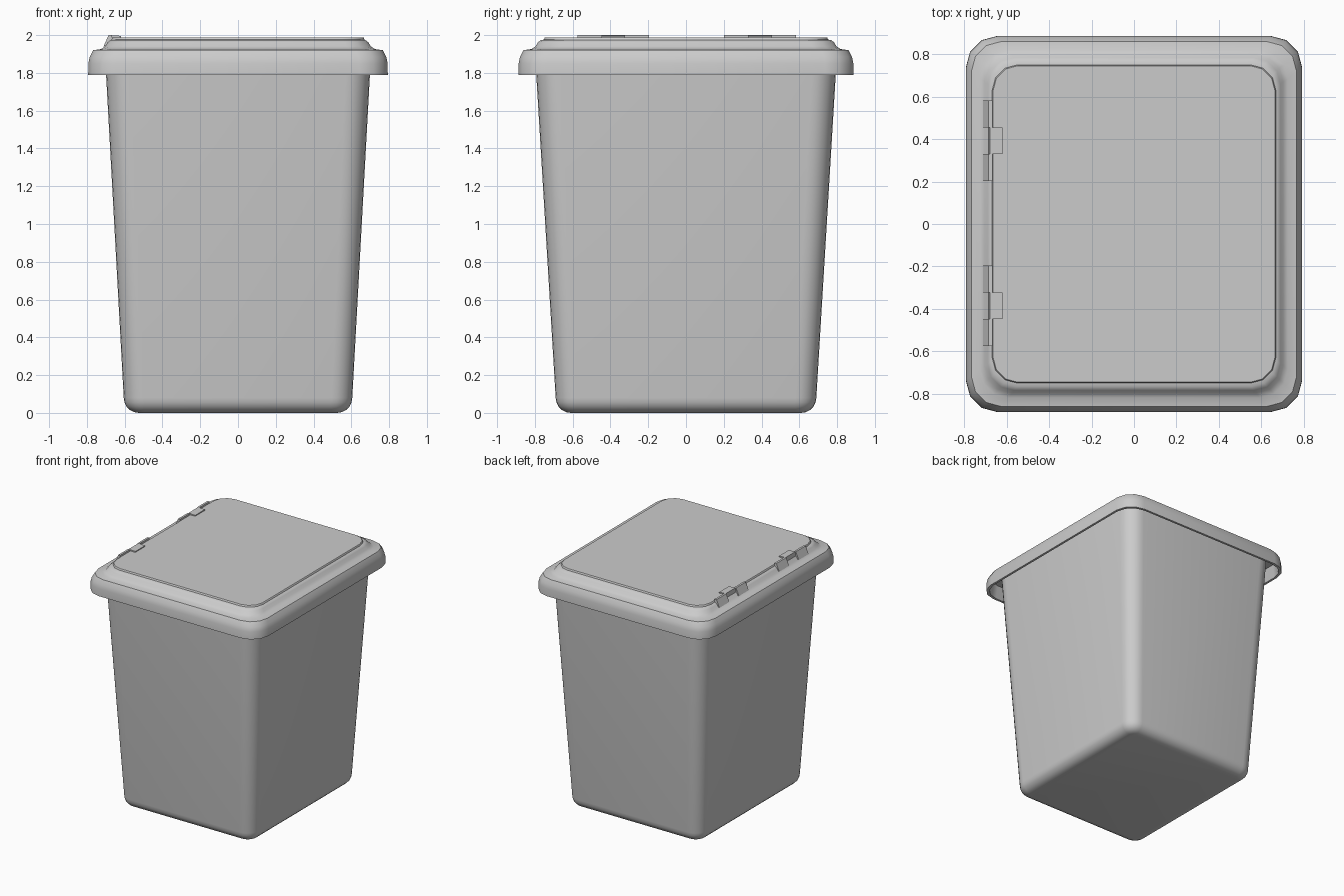
import bpy, bmesh, math

old = bpy.data.objects.get("Cube")
if old:
    bpy.data.objects.remove(old, do_unlink=True)

grey = bpy.data.materials.new("light grey plastic")
grey.use_nodes = True
colour = (0.6, 0.6, 0.6, 1)
grey.diffuse_color = colour
grey.node_tree.nodes["Principled BSDF"].inputs["Base Color"].default_value = colour


def finish(name, bm, smooth=True):
    bmesh.ops.recalc_face_normals(bm, faces=bm.faces)
    mesh = bpy.data.meshes.new(name)
    bm.to_mesh(mesh)
    bm.free()
    mesh.materials.append(grey)
    ob = bpy.data.objects.new(name, mesh)
    bpy.context.collection.objects.link(ob)
    if smooth:
        bpy.ops.object.select_all(action='DESELECT')
        ob.select_set(True)
        bpy.context.view_layer.objects.active = ob
        bpy.ops.object.shade_smooth_by_angle(angle=math.radians(40))
    return ob


def rounded_ring(bm, hx, hy, r, z, seg):
    """Rounded rectangle of vertices, half sizes hx and hy."""
    ring = []
    for k, (sx, sy) in enumerate([(1, 1), (-1, 1), (-1, -1), (1, -1)]):
        for i in range(seg + 1):
            a = (k + i / seg) * math.pi / 2
            ring.append(bm.verts.new((sx * (hx - r) + r * math.cos(a),
                                      sy * (hy - r) + r * math.sin(a), z)))
    return ring


def loft(name, sections, seg):
    """Skin a stack of rounded rectangles and cap both ends."""
    bm = bmesh.new()
    rings = [rounded_ring(bm, *s, seg) for s in sections]
    for a, b in zip(rings, rings[1:]):
        for i in range(len(a)):
            j = (i + 1) % len(a)
            bm.faces.new((a[i], a[j], b[j], b[i]))
    bm.faces.new(rings[0])
    bm.faces.new(rings[-1])
    return finish(name, bm)


# Tapered bin body with a rolled bottom edge
body = []
for i in range(6):
    a = i / 5 * math.pi / 2
    inset = 0.08 * (1 - math.sin(a))
    body.append((0.605 - inset, 0.69 - inset, 0.11 - inset, 0.08 * (1 - math.cos(a))))
body.append((0.705, 0.8, 0.13, 1.91))
loft("bin_body", body, 6)

# Overhanging skirt and the dished shoulder of the lid: half width, height
profile = [(0.69, 1.90), (0.765, 1.90), (0.775, 1.79), (0.793, 1.79),
           (0.792, 1.85), (0.785, 1.885), (0.767, 1.92), (0.725, 1.926),
           (0.703, 1.94), (0.69, 1.962), (0.673, 1.975), (0.65, 1.976)]
loft("lid_rim", [(x, x + 0.094, 0.15 - (0.793 - x) * 0.25, z) for x, z in profile], 3)

# Raised flat panel on top
loft("lid_panel", [(0.67, 0.752, 0.12, 1.96), (0.668, 0.75, 0.12, 1.984),
                   (0.664, 0.746, 0.116, 1.988)], 3)


def strip(name, section, y0, y1):
    """Extrude an x-z section along y."""
    bm = bmesh.new()
    ends = [[bm.verts.new((x, y, z)) for x, z in section] for y in (y0, y1)]
    n = len(section)
    for i in range(n):
        j = (i + 1) % n
        bm.faces.new((ends[0][i], ends[0][j], ends[1][j], ends[1][i]))
    for end in ends:
        bm.faces.new(end)
    finish(name, bm, smooth=False)


# Two hinges on the right edge: two outer leaves and a middle leaf each
outer_leaf = [(-0.712, 1.94), (-0.685, 2.0), (-0.668, 2.0), (-0.668, 1.95)]
middle_leaf = [(-0.685, 1.965), (-0.68, 2.0), (-0.62, 1.996), (-0.62, 1.975)]
for label, y in (("front", -0.385), ("back", 0.392)):
    strip(label + "_hinge_middle_leaf", middle_leaf, y - 0.063, y + 0.063)
    for side, s in (("near", -1), ("far", 1)):
        a, b = sorted((y + s * 0.063, y + s * 0.19))
        strip(f"{label}_hinge_{side}_leaf", outer_leaf, a, b)
